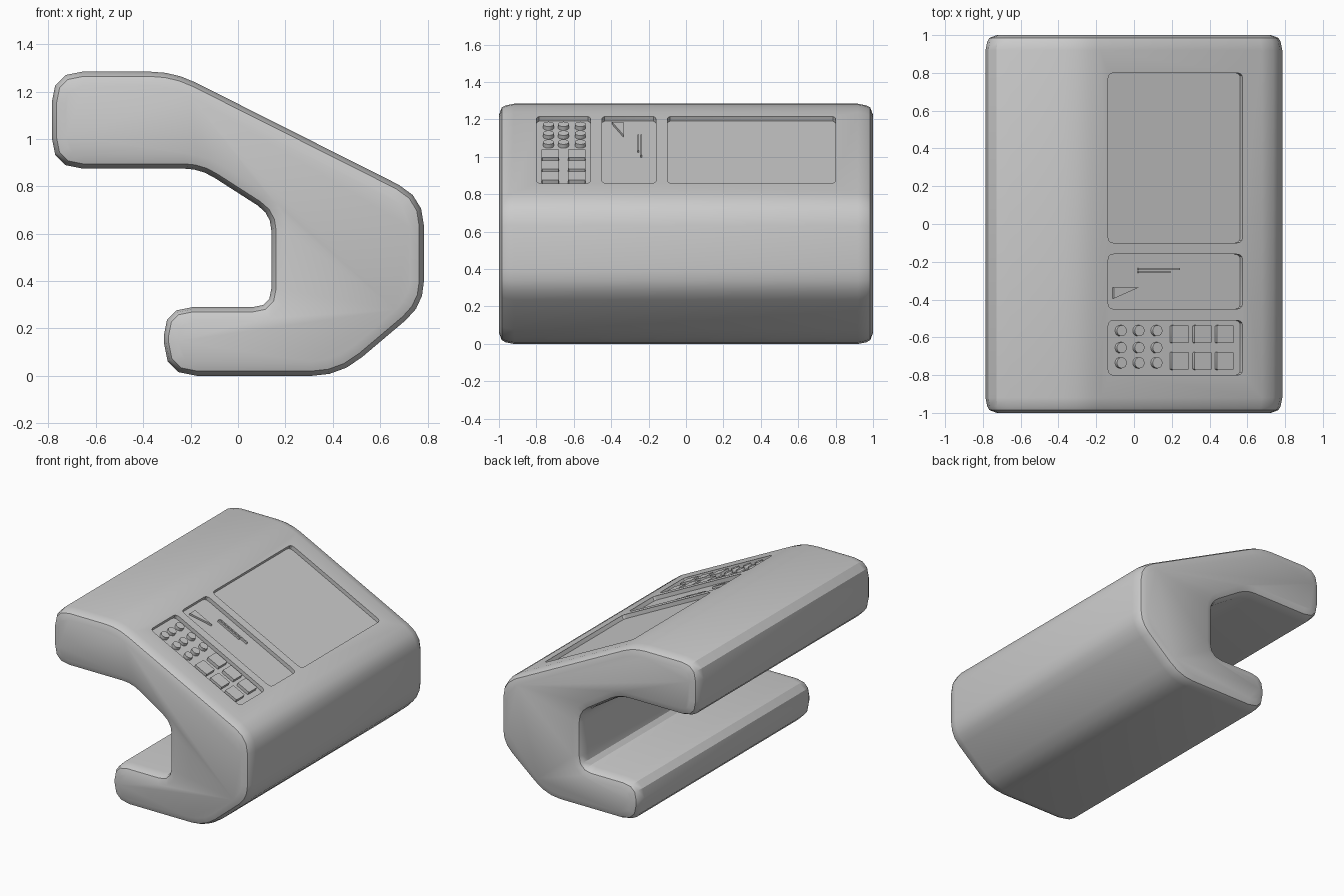
import bpy, bmesh
from math import cos, sin, pi, atan2
from mathutils import Vector

if "Cube" in bpy.data.objects:
    bpy.data.objects.remove(bpy.data.objects["Cube"])

# Sloped control face: line through (-0.27, 1.284) and (0.785, 0.753)
S0, S1 = Vector((-0.27, 1.284)), Vector((0.785, 0.753))
SLOPE = (S1.y - S0.y) / (S1.x - S0.x)
ANG = atan2(-SLOPE, 1)
NORMAL = Vector((sin(ANG), 0, cos(ANG)))


def rounded(corners, seg=3):
    """Round each (x, y, r) corner with a short curve."""
    out, n = [], len(corners)
    for i, (x, y, r) in enumerate(corners):
        c = Vector((x, y))
        a = c + (Vector(corners[i - 1][:2]) - c).normalized() * r
        b = c + (Vector(corners[(i + 1) % n][:2]) - c).normalized() * r
        for k in range(seg + 1):
            t = k / seg
            out.append(a * (1 - t) ** 2 + c * 2 * t * (1 - t) + b * t * t)
    return out


def inset(pts, d):
    """Move a clockwise outline inwards by d."""
    out, n = [], len(pts)
    for i, p in enumerate(pts):
        e1 = (p - pts[i - 1]).normalized()
        e2 = (pts[(i + 1) % n] - p).normalized()
        n1, n2 = Vector((e1.y, -e1.x)), Vector((e2.y, -e2.x))
        out.append(p + (n1 + n2) * d / (1 + n1.dot(n2)))
    return out


def loft(name, rings):
    """Skin closed rings of 3D points and cap both ends."""
    bm = bmesh.new()
    vs = [[bm.verts.new(p) for p in ring] for ring in rings]
    n = len(vs[0])
    for a, b in zip(vs, vs[1:]):
        for i in range(n):
            bm.faces.new((a[i], a[(i + 1) % n], b[(i + 1) % n], b[i]))
    bm.faces.new(vs[0])
    bm.faces.new(vs[-1])
    bmesh.ops.recalc_face_normals(bm, faces=bm.faces)
    me = bpy.data.meshes.new(name)
    bm.to_mesh(me)
    bm.free()
    ob = bpy.data.objects.new(name, me)
    bpy.context.collection.objects.link(ob)
    return ob


def on_slope(name, pts, low, high):
    """Prism standing on the sloped face, outline given as seen from the top."""
    return loft(name, [[Vector((p[0], p[1], S0.y + SLOPE * (p[0] - S0.x))) + NORMAL * h
                        for p in pts] for h in (low, high)])


def rect(x0, x1, y0, y1, r):
    return rounded([(x0, y0, r), (x0, y1, r), (x1, y1, r), (x1, y0, r)])


# Body: hooked outline swept along y with softened ends
outline = rounded([
    (-0.786, 1.284, 0.13), (S0.x, S0.y, 0.10), (S1.x, S1.y, 0.12),
    (0.785, 0.30, 0.10), (0.43, 0.0, 0.12), (-0.313, 0.0, 0.14),
    (-0.313, 0.29, 0.12), (0.141, 0.29, 0.08), (0.141, 0.682, 0.07),
    (-0.16, 0.875, 0.07), (-0.786, 0.875, 0.13)])
ends = [(1.0, 0.06), (0.985, 0.02), (0.965, 0.009), (0.92, 0.0)]
stations = [(-y, d) for y, d in ends] + [(y, d) for y, d in reversed(ends)]
body = loft("body", [[Vector((p.x, y, p.y)) for p in inset(outline, d)]
                     for y, d in stations])

# Three recessed panels cut into the slope
DEPTH = 0.028
cutters = []
for name, y0, y1 in (("screen", -0.10, 0.80), ("gauge", -0.45, -0.16), ("keypad", -0.80, -0.51)):
    cutter = on_slope(name + "_cutter", rect(-0.137, 0.575, y0, y1, 0.03), -DEPTH, 0.05)
    cutter.hide_render = True
    mod = body.modifiers.new(name + "_recess", 'BOOLEAN')
    mod.operation, mod.solver, mod.object = 'DIFFERENCE', 'EXACT', cutter
    cutters.append(cutter)
bpy.context.view_layer.update()
bpy.context.view_layer.objects.active = body
for mod in list(body.modifiers):
    bpy.ops.object.modifier_apply(modifier=mod.name)
for cutter in cutters:
    bpy.data.objects.remove(cutter)

# Keypad: round buttons then square keys
parts = [body]
BASE, TOP = -DEPTH - 0.005, -0.005
for x in (-0.062, 0.032, 0.127):
    for y in (-0.565, -0.655, -0.735):
        ring = [(x + 0.029 * cos(ANG) * cos(i * pi / 8), y + 0.029 * sin(i * pi / 8))
                for i in range(16)]
        parts.append(on_slope("round_button", ring, BASE, TOP))
for x in (0.248, 0.368, 0.486):
    for y in (-0.583, -0.725):
        parts.append(on_slope("square_key", rect(x - 0.045, x + 0.045, y - 0.047, y + 0.047, 0.008),
                              BASE, TOP))

# Gauge panel: wedge and two thin bars
on_slope("wedge_mark", [(-0.10, -0.395), (-0.10, -0.335), (0.035, -0.335)], BASE, -0.014)
on_slope("long_bar", rect(0.03, 0.25, -0.244, -0.234, 0.001), BASE, -0.014)
on_slope("short_bar", rect(0.03, 0.20, -0.259, -0.250, 0.001), BASE, -0.014)

# Smooth shading with crisp edges
bpy.context.view_layer.update()
for ob in parts:
    ob.select_set(True)
bpy.context.view_layer.objects.active = body
bpy.ops.object.shade_smooth_by_angle(angle=pi / 6)
